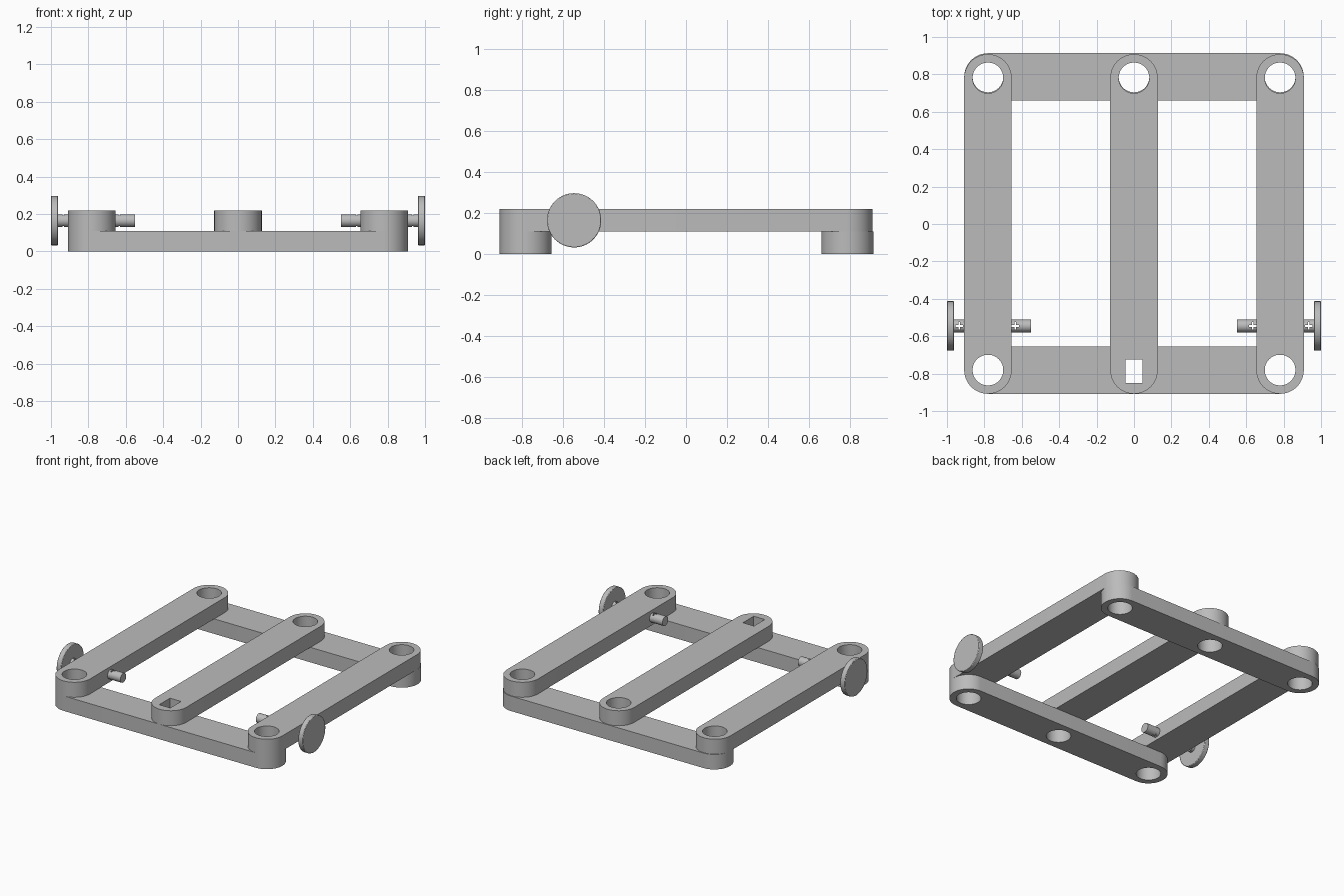
import bpy, bmesh, math
from mathutils import Matrix, Vector

if "Cube" in bpy.data.objects:
    bpy.data.objects.remove(bpy.data.objects["Cube"], do_unlink=True)

grey = bpy.data.materials.new("plain grey")
grey.use_nodes = True
grey.diffuse_color = (0.5, 0.5, 0.5, 1)
grey.node_tree.nodes["Principled BSDF"].inputs["Base Color"].default_value = (0.5, 0.5, 0.5, 1)

BAR_R, REACH, THICK, HOLE_R = 0.127, 0.781, 0.11, 0.082
PIN_Y, PIN_Z, PIN_R = -0.545, 0.165, 0.034


def prism(name, outline, z0, z1):
    """Extrude a closed xy outline from z0 to z1."""
    bm = bmesh.new()
    face = bm.faces.new([bm.verts.new((x, y, z0)) for x, y in outline])
    ext = bmesh.ops.extrude_face_region(bm, geom=[face])
    bmesh.ops.translate(bm, vec=(0, 0, z1 - z0),
                        verts=[v for v in ext["geom"] if isinstance(v, bmesh.types.BMVert)])
    bmesh.ops.recalc_face_normals(bm, faces=bm.faces)
    mesh = bpy.data.meshes.new(name)
    bm.to_mesh(mesh)
    bm.free()
    mesh.materials.append(grey)
    obj = bpy.data.objects.new(name, mesh)
    bpy.context.collection.objects.link(obj)
    return obj


def arc(cx, cy, r, start, sweep, n):
    return [(cx + r * math.cos(start + sweep * i / n),
             cy + r * math.sin(start + sweep * i / n)) for i in range(n + 1)]


def circle(cx, cy, r, n=48):
    return arc(cx, cy, r, 0, 2 * math.pi, n)[:-1]


def rect(cx, cy, w, d):
    return [(cx - w / 2, cy - d / 2), (cx + w / 2, cy - d / 2),
            (cx + w / 2, cy + d / 2), (cx - w / 2, cy + d / 2)]


def select_only(obj):
    bpy.ops.object.select_all(action="DESELECT")
    obj.select_set(True)
    bpy.context.view_layer.objects.active = obj


def cut(obj, outline):
    """Cut a vertical through-hole with the given outline."""
    cutter = prism("cutter", outline, -0.5, 0.7)
    cutter.hide_render = True
    mod = obj.modifiers.new("hole", "BOOLEAN")
    mod.operation, mod.solver, mod.object = "DIFFERENCE", "EXACT", cutter
    select_only(obj)
    bpy.ops.object.modifier_apply(modifier=mod.name)
    bpy.data.objects.remove(cutter, do_unlink=True)


def smooth(obj):
    select_only(obj)
    bpy.ops.object.shade_smooth_by_angle(angle=math.radians(30))


def bar(name, along_x, offset, z0, holes):
    """Round-ended link bar with a list of hole outlines."""
    pts = arc(REACH, 0, BAR_R, -math.pi / 2, math.pi, 24) + \
        arc(-REACH, 0, BAR_R, math.pi / 2, math.pi, 24)
    pts = [(x, y + offset) if along_x else (offset - y, x) for x, y in pts]
    obj = prism(name, pts, z0, z0 + THICK)
    for hole in holes:
        cut(obj, hole)
    smooth(obj)


# Lower cross bars with three round holes each
for name, y in (("front_cross_bar", -REACH), ("back_cross_bar", 0.786)):
    bar(name, True, y, 0, [circle(x, y, HOLE_R) for x in (-REACH, 0, REACH)])

# Upper long bars; the middle one has a square front socket
for name, x in (("right_long_bar", -REACH), ("middle_long_bar", 0), ("left_long_bar", REACH)):
    front = rect(0, -0.787, 0.09, 0.125) if x == 0 else circle(x, -REACH, HOLE_R)
    bar(name, False, x, THICK, [circle(x, REACH, HOLE_R), front])


def lay_along_x(obj, x):
    obj.data.transform(Matrix.Translation(Vector((x, PIN_Y, PIN_Z))) @
                       Matrix.Rotation(math.pi / 2, 4, "Y"))


# Side pins with cross-shaped slots, and round head discs
for side, s in (("right", -1), ("left", 1)):
    pin = prism(side + "_pin", circle(0, 0, PIN_R, 32), -0.21, 0.21)
    lay_along_x(pin, s * 0.76)
    for x in (s * 0.635, s * 0.935):
        cut(pin, rect(x, PIN_Y, 0.04, 0.009))
        cut(pin, rect(x, PIN_Y, 0.009, 0.04))
    smooth(pin)
    disc = prism(side + "_pin_head", circle(0, 0, 0.132, 64), -0.019, 0.019)
    lay_along_x(disc, s * 0.981)
    bevel = disc.modifiers.new("soft edge", "BEVEL")
    bevel.width, bevel.segments = 0.004, 2
    smooth(disc)
